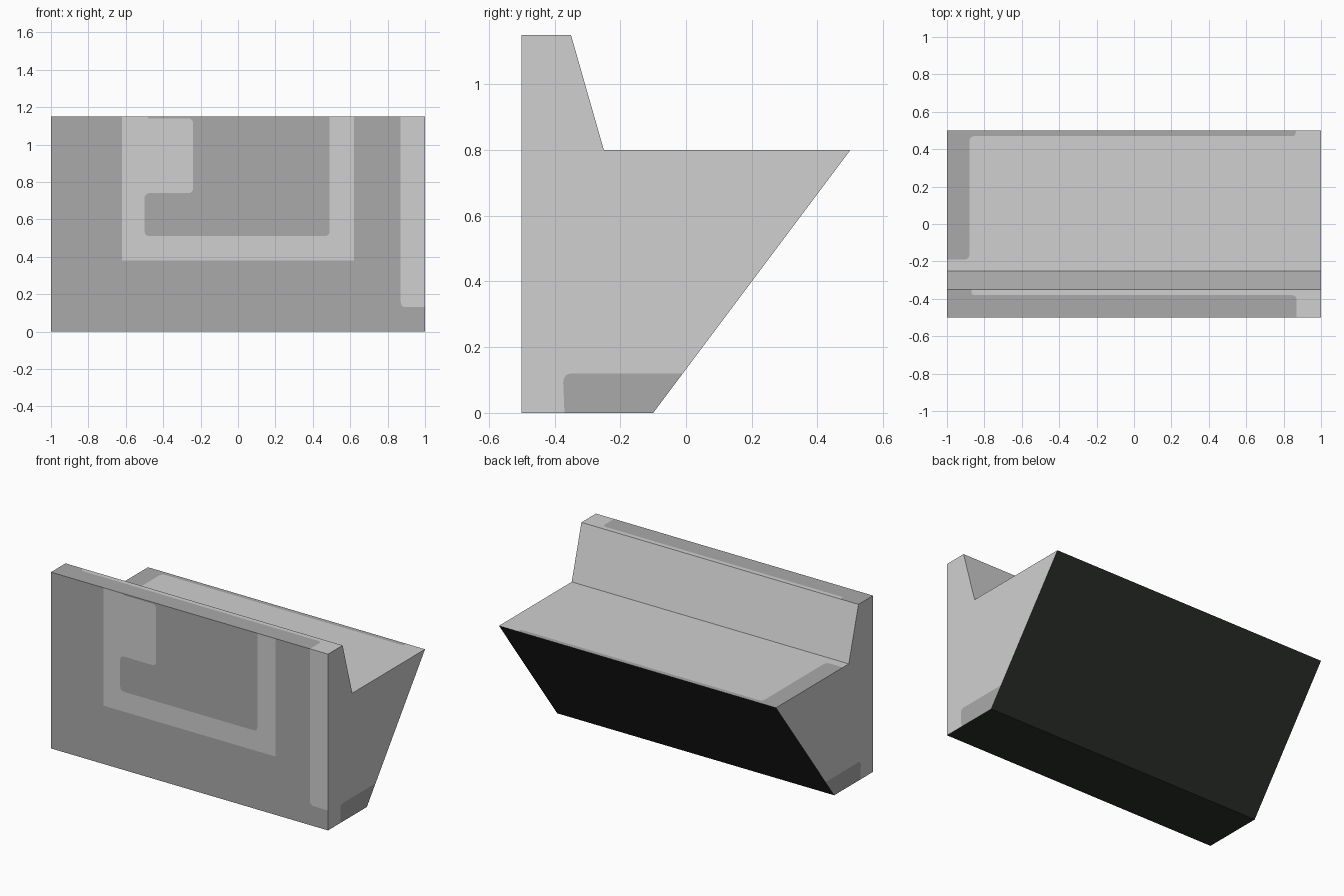
import bpy, bmesh
from mathutils import Vector
from mathutils.geometry import delaunay_2d_cdt

if "Cube" in bpy.data.objects:
    bpy.data.objects.remove(bpy.data.objects["Cube"])


def material(name, r, g, b):
    def lin(c):
        c /= 255
        return c / 12.92 if c <= 0.04045 else ((c + 0.055) / 1.055) ** 2.4
    m = bpy.data.materials.new(name)
    m.diffuse_color = (lin(r), lin(g), lin(b), 1)
    m.use_nodes = True
    m.node_tree.nodes["Principled BSDF"].inputs["Base Color"].default_value = m.diffuse_color
    return m


MATS = [material("light_grey", 208, 208, 208),
        material("mid_grey", 170, 170, 170),
        material("charcoal", 41, 47, 41)]
LIGHT, MID, DARK = range(3)


def rounded(points):
    """Corners given as (u, v) stay sharp, (u, v, r) are rounded."""
    out = []
    for i, p in enumerate(points):
        c = Vector(p[:2])
        if len(p) == 2:
            out.append(c)
            continue
        a = Vector(points[i - 1][:2])
        b = Vector(points[(i + 1) % len(points)][:2])
        s = c + (a - c).normalized() * p[2]
        e = c + (b - c).normalized() * p[2]
        for k in range(6):
            t = k / 5
            out.append(s * (1 - t) ** 2 + c * 2 * t * (1 - t) + e * t * t)
    return out


def inside(p, poly):
    hit = False
    for i, b in enumerate(poly):
        a = poly[i - 1]
        if (a.y > p.y) != (b.y > p.y):
            if p.x < a.x + (p.y - a.y) * (b.x - a.x) / (b.y - a.y):
                hit = not hit
    return hit


def panel(name, outline, place, base, patch_mat=MID, patches=(), flip=False):
    """Flat face with coloured patches cut into it."""
    shapes = [rounded(s) for s in patches]
    verts, faces = [], []
    for loop in [[Vector(p) for p in outline]] + shapes:
        n = len(verts)
        verts += loop
        faces.append(list(range(n, n + len(loop))))
    vs, _, fs, *_ = delaunay_2d_cdt(verts, [], faces, 1, 1e-5)
    bm = bmesh.new()
    bv = [bm.verts.new(place(v.x, v.y)) for v in vs]
    for f in fs:
        mid = sum((vs[i] for i in f), Vector((0, 0))) / len(f)
        face = bm.faces.new([bv[i] for i in (reversed(f) if flip else f)])
        face.material_index = patch_mat if any(inside(mid, s) for s in shapes) else base
    bmesh.ops.dissolve_limit(bm, angle_limit=0.01, verts=bm.verts[:],
                             edges=bm.edges[:], delimit={'MATERIAL'})
    me = bpy.data.meshes.new(name)
    bm.to_mesh(me)
    bm.free()
    for m in MATS:
        me.materials.append(m)
    ob = bpy.data.objects.new(name, me)
    bpy.context.collection.objects.link(ob)


def rect(u0, v0, u1, v1):
    return [(u0, v0), (u1, v0), (u1, v1), (u0, v1)]


R = 0.03
PROFILE = [(-.5, 0), (-.1, 0), (.5, .8), (-.25, .8), (-.35, 1.15), (-.5, 1.15)]

# Front wall: light U-shaped band with a block, and a light strip on the right
band = [(-.62, .38), (.62, .38), (.62, 1.15), (.49, 1.15), (.49, .51, R),
        (-.5, .51, R), (-.5, .74, R), (-.24, .74, R), (-.24, 1.14, R),
        (-.48, 1.14), (-.48, 1.15), (-.62, 1.15)]
strip = [(.87, .13, R), (1, .13), (1, 1.15), (.87, 1.15)]
panel("front_wall", rect(-1, 0, 1, 1.15), lambda u, v: (u, -.5, v),
      MID, LIGHT, [band, strip])

# Both ends, with a darker patch at the foot
foot = [(-.37, 0), (-.1, 0), (-.01, .12), (-.375, .12, R)]
panel("right_end", PROFILE, lambda u, v: (1, u, v), LIGHT, MID, [foot])
panel("left_end", PROFILE, lambda u, v: (-1, u, v), LIGHT, MID, [foot], flip=True)

# Ledge, shaded along its left and back edges
ledge_edge = [(-1, -.19), (-.88, -.19, R), (-.88, .47, R), (.865, .47, .02),
              (.865, .5), (-1, .5)]
panel("ledge_top", rect(-1, -.25, 1, .5), lambda u, v: (u, v, .8),
      LIGHT, MID, [ledge_edge])

# Top of the upright lip
lip_edge = [(-1, -.5), (.87, -.5), (.87, -.38, R), (-.87, -.38, .02),
            (-.87, -.35), (-1, -.35)]
panel("lip_top", rect(-1, -.5, 1, -.35), lambda u, v: (u, v, 1.15),
      LIGHT, MID, [lip_edge])

# Plain faces swept along the profile
for name, i, mat in (("base", 0, DARK), ("back_slope", 1, DARK), ("lip_slope", 3, LIGHT)):
    p, q = Vector(PROFILE[i]), Vector(PROFILE[i + 1])
    panel(name, rect(-1, 0, 1, 1),
          lambda u, v: (u, *p.lerp(q, v)), mat, flip=True)
